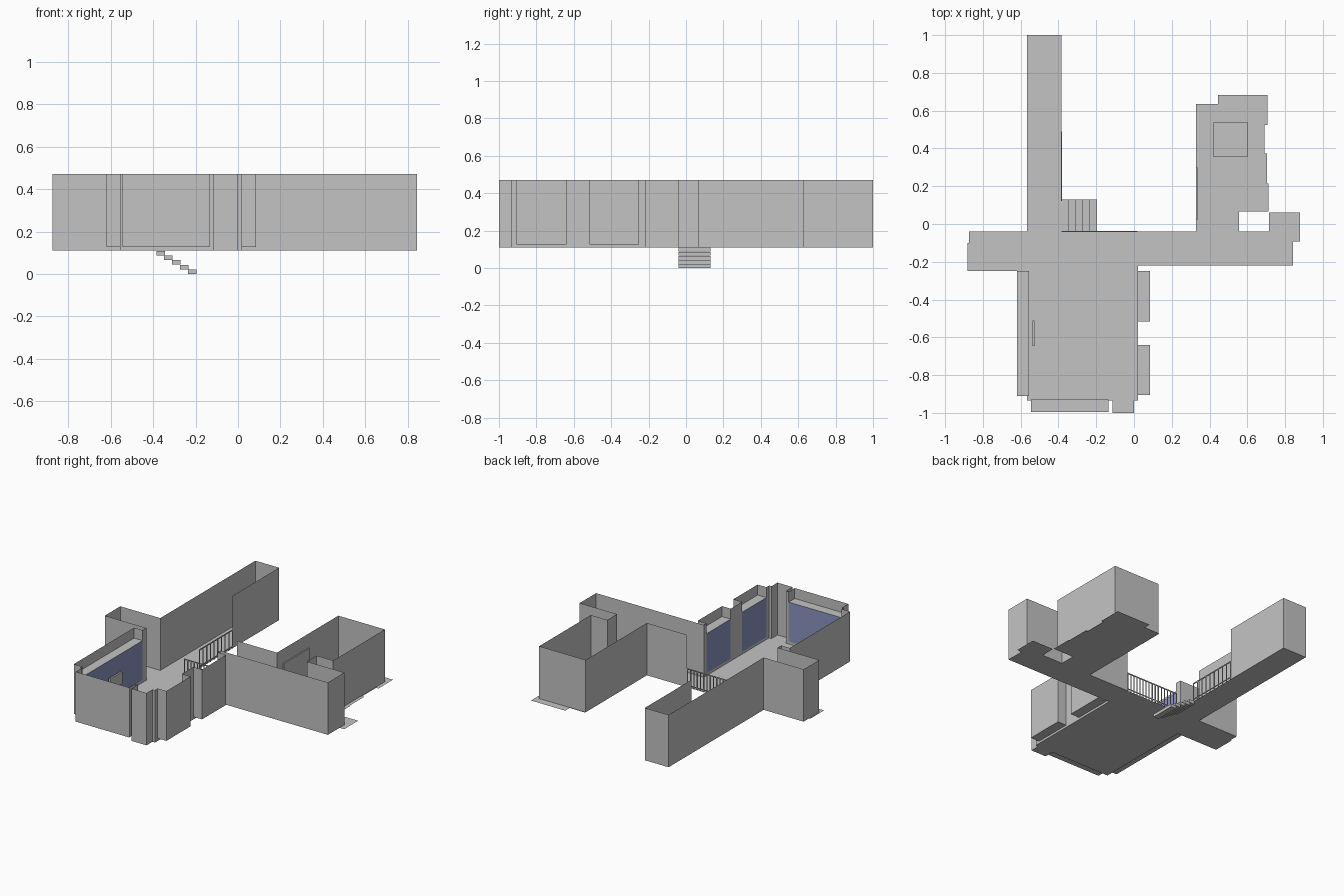
import bpy, bmesh

if "Cube" in bpy.data.objects:
    bpy.data.objects.remove(bpy.data.objects["Cube"])

FLOOR, SILL, HEAD, TOP = 0.11, 0.127, 0.40, 0.472


def material(name, rgb):
    m = bpy.data.materials.new(name)
    m.diffuse_color = (*rgb, 1)
    m.use_nodes = True
    m.node_tree.nodes["Principled BSDF"].inputs["Base Color"].default_value = m.diffuse_color
    return m


GREY = material("plain_grey", (0.55, 0.55, 0.55))
BLUE = material("glass_blue", (0.26, 0.30, 0.53))


def make(name, polys, mats=(GREY,), blue=()):
    """Object from a list of polygons; indices in blue use the second material."""
    bm = bmesh.new()
    for i, poly in enumerate(polys):
        f = bm.faces.new([bm.verts.new(p) for p in poly])
        f.material_index = 1 if i in blue else 0
    bmesh.ops.remove_doubles(bm, verts=bm.verts, dist=1e-5)
    me = bpy.data.meshes.new(name)
    bm.to_mesh(me)
    bm.free()
    for m in mats:
        me.materials.append(m)
    ob = bpy.data.objects.new(name, me)
    bpy.context.collection.objects.link(ob)
    return ob


def strip(path, z0, z1):
    return [[(*a, z0), (*b, z0), (*b, z1), (*a, z1)] for a, b in zip(path, path[1:])]


def flat(pts, z):
    return [(x, y, z) for x, y in pts]


def box(x0, y0, z0, x1, y1, z1):
    ring = [(x0, y0), (x1, y0), (x1, y1), (x0, y1), (x0, y0)]
    return strip(ring, z0, z1) + [flat(ring[3::-1], z0), flat(ring[:4], z1)]


# Floor slabs, tiled without overlap
rects = [
    (-0.567, -0.04, -0.385, 1.0), (-0.567, -0.22, 0.842, -0.04),
    (-0.882, -0.25, -0.567, -0.10), (-0.873, -0.10, -0.567, -0.04),
    (-0.567, -0.935, 0.02, -0.22), (-0.115, -1.0, 0.0, -0.935),
    (0.327, -0.04, 0.556, 0.066), (0.327, 0.066, 0.69, 0.636),
    (0.446, 0.636, 0.708, 0.684), (0.69, 0.066, 0.712, 0.214),
    (0.69, 0.214, 0.705, 0.372), (0.69, 0.525, 0.708, 0.636),
    (0.714, -0.04, 0.878, 0.06), (0.842, -0.093, 0.878, -0.04),
]
make("floor", [flat([(a, b), (c, b), (c, d), (a, d)], FLOOR) for a, b, c, d in rects])

# Full height walls, broken where the window bays sit
walls = {
    "corridor_and_alcove_wall": [(-0.385, 0.49), (-0.385, 1), (-0.567, 1), (-0.567, -0.04),
                                 (-0.873, -0.04), (-0.873, -0.21), (-0.555, -0.21),
                                 (-0.555, -0.25)],
    "southwest_pier": [(-0.555, -0.91), (-0.555, -0.93), (-0.545, -0.93)],
    "door_recess_wall": [(-0.135, -0.93), (-0.115, -0.93), (-0.115, -1), (0, -1),
                         (0, -0.935), (0.018, -0.935), (0.018, -0.905)],
    "east_pier": [(0.018, -0.64), (0.018, -0.515)],
    "hall_and_east_room_wall": [(0.018, -0.25), (0.018, -0.22), (0.842, -0.22), (0.842, -0.04),
                                (0.556, -0.04), (0.556, 0.066), (0.683, 0.066), (0.683, 0.63),
                                (0.327, 0.63), (0.327, -0.04), (0.02, -0.04)],
}
for name, path in walls.items():
    make(name, strip(path, FLOOR, TOP))


# Window bays: glass inside, raised floor, lid, and parapet on the outer three sides
def bay(name, a, b, out):
    c, d = [(p[0] + out[0], p[1] + out[1]) for p in (b, a)]
    polys = strip([a, b], SILL, HEAD) + strip([a, b], FLOOR, SILL)
    polys += strip([b, c, d, a], SILL, TOP)
    polys += [flat([a, b, c, d], SILL), flat([a, b, c, d], HEAD)]
    make(name, polys, (GREY, BLUE), blue=(0,))


bay("west_window", (-0.555, -0.25), (-0.555, -0.91), (-0.065, 0))
bay("south_window", (-0.545, -0.93), (-0.135, -0.93), (0, -0.066))
bay("southeast_window", (0.018, -0.905), (0.018, -0.64), (0.067, 0))
bay("northeast_window", (0.018, -0.515), (0.018, -0.25), (0.067, 0))

# Stairs going down from the corridor
steps = []
for i in range(5):
    x, z = -0.385 + 0.0375 * i, 0.088 - 0.022 * i
    steps += box(x, -0.04, z, x + 0.04, 0.13, z + 0.021)
make("stairs", steps)


# Railings: top and bottom rails with balusters between two points
def railing(name, a, b, count, r=0.0025):
    def bar(p, q, z0, z1):
        return box(p[0] - r, p[1] - r, z0, q[0] + r, q[1] + r, z1)
    polys = bar(a, b, 0.234, 0.241) + bar(a, b, 0.122, 0.127)
    for i in range(count + 1):
        t = i / count
        p = (a[0] + (b[0] - a[0]) * t, a[1] + (b[1] - a[1]) * t)
        polys += bar(p, p, FLOOR, 0.234)
    make(name, polys)


railing("hall_railing", (-0.382, -0.04), (0.017, -0.04), 16)
railing("corridor_railing", (-0.383, 0.125), (-0.383, 0.487), 9)

# Wide door in the east room, wall screen and floor mat
make("wide_door", box(0.329, 0.02, FLOOR, 0.337, 0.30, 0.376))
make("wall_screen", box(-0.538, -0.645, 0.21, -0.526, -0.51, 0.293))
make("floor_mat", box(0.42, 0.356, FLOOR + 0.001, 0.602, 0.54, FLOOR + 0.008))
